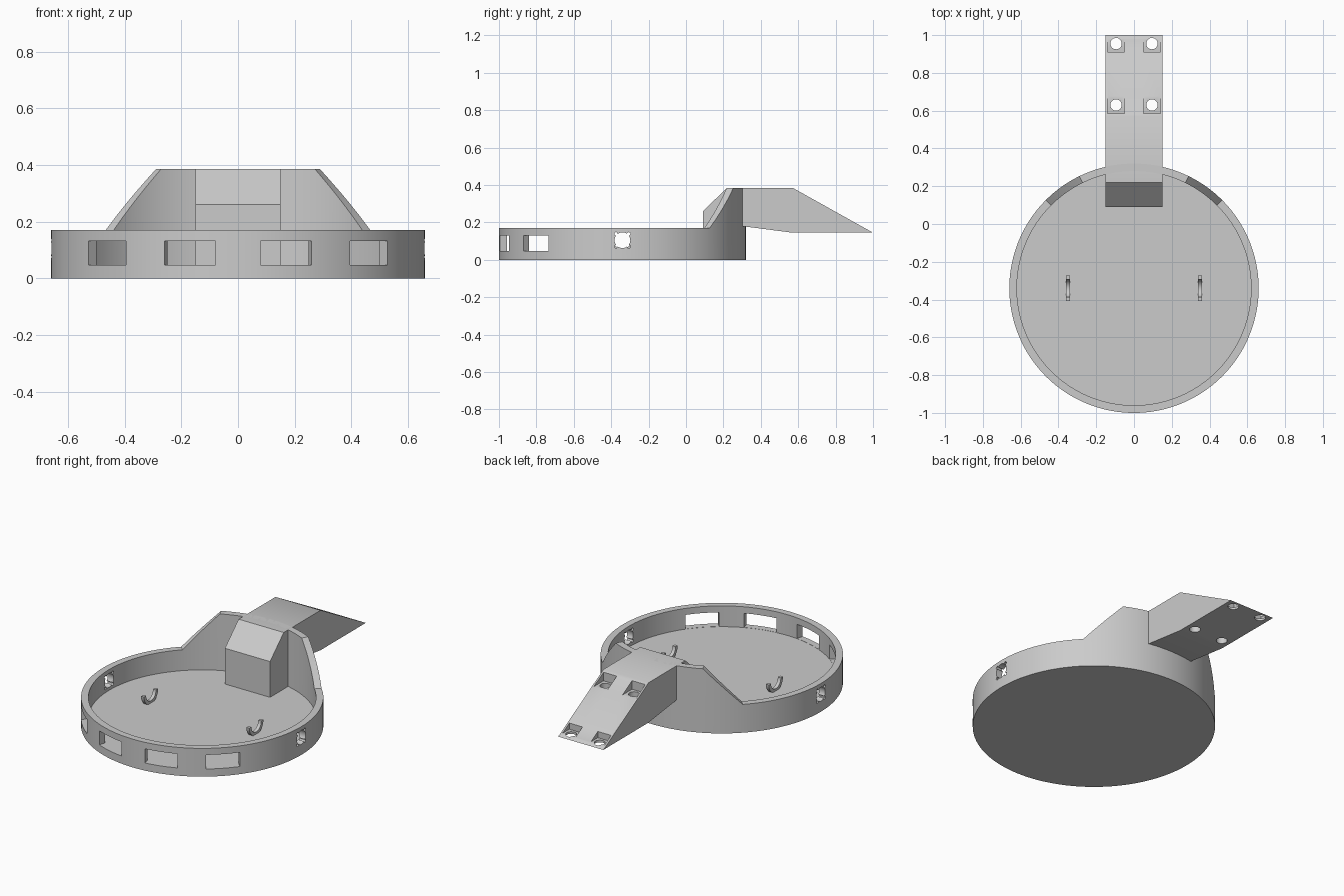
import bpy, bmesh
from math import sin, cos, radians, pi
from mathutils import Matrix, Vector

cube = bpy.data.objects.get("Cube")
if cube:
    bpy.data.objects.remove(cube, do_unlink=True)

grey = bpy.data.materials.new("light grey plastic")
grey.use_nodes = True
grey.diffuse_color = (0.6, 0.6, 0.6, 1)
grey.node_tree.nodes["Principled BSDF"].inputs["Base Color"].default_value = (0.6, 0.6, 0.6, 1)

CY = -0.34                  # centre of the round tray along y
R, R_IN = 0.66, 0.62
RIM, PEAK, FLOOR = 0.17, 0.385, 0.045
AXLE_Z = 0.105


def finish(bm, name):
    bmesh.ops.recalc_face_normals(bm, faces=bm.faces)
    mesh = bpy.data.meshes.new(name)
    bm.to_mesh(mesh)
    bm.free()
    obj = bpy.data.objects.new(name, mesh)
    bpy.context.collection.objects.link(obj)
    mesh.materials.append(grey)
    return obj


def prism(bm, profile, x0, x1):
    """Extrude a (y, z) outline along x."""
    a = [bm.verts.new((x0, y, z)) for y, z in profile]
    b = [bm.verts.new((x1, y, z)) for y, z in profile]
    bm.faces.new(a)
    bm.faces.new(b[::-1])
    for i in range(len(a)):
        j = (i + 1) % len(a)
        bm.faces.new((a[i], b[i], b[j], a[j]))


def box(bm, centre, size, turn=0):
    m = Matrix.Translation(centre) @ Matrix.Rotation(turn, 4, 'Z') @ Matrix.Diagonal((*size, 1))
    bmesh.ops.create_cube(bm, size=1, matrix=m)


def rod(bm, centre, radius, length, axis, sides=32):
    turn = Vector((0, 0, 1)).rotation_difference(Vector(axis)).to_matrix().to_4x4()
    bmesh.ops.create_cone(bm, cap_ends=True, segments=sides, radius1=radius, radius2=radius,
                          depth=length, matrix=Matrix.Translation(centre) @ turn)


def cut(obj, bm):
    """Subtract the shapes in bm from obj."""
    cutter = finish(bm, "cutter")
    cutter.hide_render = True
    mod = obj.modifiers.new("cut", 'BOOLEAN')
    mod.operation, mod.solver, mod.object = 'DIFFERENCE', 'EXACT', cutter
    bpy.context.view_layer.objects.active = obj
    bpy.ops.object.modifier_apply(modifier=mod.name)
    bpy.data.objects.remove(cutter, do_unlink=True)


def smooth(obj):
    bpy.ops.object.select_all(action='DESELECT')
    obj.select_set(True)
    bpy.context.view_layer.objects.active = obj
    bpy.ops.object.shade_smooth_by_angle(angle=radians(30))


# Round tray whose wall rises at the back
def wall_height(deg):
    t = (45 - abs(deg)) / 19
    return RIM + (PEAK - RIM) * max(0, min(1, t))


bm = bmesh.new()
rings = []
for deg in range(-180, 180):
    s, c = sin(radians(deg)), cos(radians(deg))
    h = wall_height(deg)
    rings.append([bm.verts.new((r * s, CY + r * c, z))
                  for r, z in ((R, 0), (R, h), (R_IN, h), (R_IN, FLOOR))])
for i, ring in enumerate(rings):
    nxt = rings[(i + 1) % len(rings)]
    for k in range(3):
        bm.faces.new((ring[k], nxt[k], nxt[k + 1], ring[k + 1]))
bm.faces.new([r[0] for r in rings])
bm.faces.new([r[3] for r in rings])
tray = finish(bm, "round_tray")

# Four front windows
bm = bmesh.new()
for deg in (-45, -15, 15, 45):
    a = radians(deg)
    box(bm, (0.64 * sin(a), CY - 0.64 * cos(a), 0.0885), (0.187, 0.16, 0.085), a)
cut(tray, bm)

# Side axle holes with small corner reliefs
bm = bmesh.new()
for side in (-1, 1):
    rod(bm, (side * 0.64, CY, AXLE_Z), 0.042, 0.16, (1, 0, 0))
cut(tray, bm)
bm = bmesh.new()
for side in (-1, 1):
    for dy in (-1, 1):
        for dz in (-1, 1):
            rod(bm, (side * 0.64, CY + dy * 0.034, AXLE_Z + dz * 0.034), 0.009, 0.16, (1, 0, 0), 12)
cut(tray, bm)
smooth(tray)

# Block inside the tray and the tapered arm behind it
bm = bmesh.new()
prism(bm, [(0.09, 0.04), (0.09, 0.26), (0.22, PEAK), (0.57, PEAK), (1.0, 0.145),
           (0.57, 0.145), (0.30, 0.18), (0.27, 0.04)], -0.15, 0.15)
arm = finish(bm, "rear_arm")

# Bolt seats and bolt holes in the sloping face
pockets, holes = bmesh.new(), bmesh.new()
for x in (-0.095, 0.095):
    for y, seat in ((0.63, 0.325), (0.955, 0.158)):
        box(pockets, (x, y + 0.03, seat + 0.1), (0.088, 0.15, 0.2))
        rod(holes, (x, y, 0.25), 0.03, 0.6, (0, 0, 1))
cut(arm, pockets)
cut(arm, holes)
smooth(arm)

# Half-ring axle cradles on the floor
for side, name in ((1, "left_cradle"), (-1, "right_cradle")):
    angles = [pi + pi * i / 24 for i in range(25)]
    arc = [(CY + 0.067 * cos(a), AXLE_Z + 0.067 * sin(a)) for a in angles]
    arc += [(CY + 0.047 * cos(a), AXLE_Z + 0.047 * sin(a)) for a in reversed(angles)]
    bm = bmesh.new()
    prism(bm, arc, side * 0.34, side * 0.36)
    smooth(finish(bm, name))
